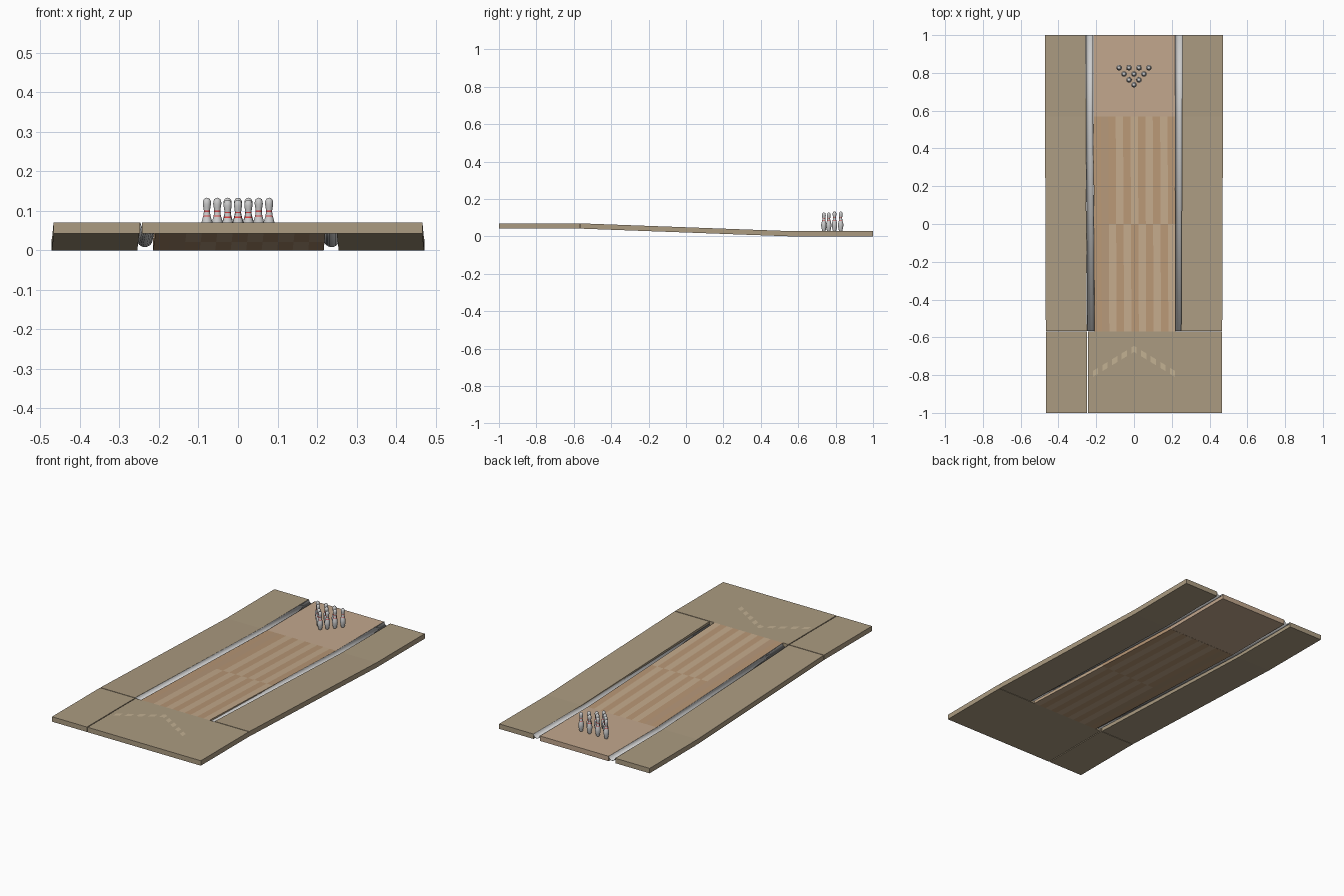
import bpy, bmesh, math

if "Cube" in bpy.data.objects:
    bpy.data.objects.remove(bpy.data.objects["Cube"])

T = 0.028  # floor thickness


def material(name, rgb):
    m = bpy.data.materials.new(name)
    m.diffuse_color = (*rgb, 1)
    m.use_nodes = True
    m.node_tree.nodes["Principled BSDF"].inputs["Base Color"].default_value = m.diffuse_color
    return m


FLOOR = material("floor_tan", (0.41, 0.33, 0.22))
DARK = material("plank_dark", (0.48, 0.31, 0.18))
MID = material("plank_mid", (0.46, 0.31, 0.19))
LIGHT = material("plank_light", (0.55, 0.40, 0.26))
DECK = material("deck_wood", (0.54, 0.39, 0.27))
MARK = material("mark_cream", (0.54, 0.44, 0.29))
RED = material("pin_red", (0.7, 0.05, 0.05))


def top(y):
    """Floor height: flat approach, gentle slope, flat pin end."""
    t = min(max((y + 0.57) / 1.14, 0), 1)
    return 0.07 + (T - 0.07) * t


def make(name, verts, faces, mats=(), idx=None):
    me = bpy.data.meshes.new(name)
    me.from_pydata(verts, [], faces)
    for m in mats:
        me.materials.append(m)
    if idx:
        me.polygons.foreach_set("material_index", idx)
    ob = bpy.data.objects.new(name, me)
    bpy.context.collection.objects.link(ob)
    return ob


def sheet(name, rows, mats=(), idx=None, thick=T):
    """Skin equal-length rows of points, then thicken downwards."""
    n = len(rows[0])
    faces = [(j * n + i, j * n + i + 1, (j + 1) * n + i + 1, (j + 1) * n + i)
             for j in range(len(rows) - 1) for i in range(n - 1)]
    ob = make(name, [p for r in rows for p in r], faces, mats, idx)
    s = ob.modifiers.new("thickness", "SOLIDIFY")
    s.thickness, s.offset = thick, -1
    return ob


def floor(name, cuts, mat):
    return sheet(name, [[(a, y, top(y)), (b, y, top(y))] for y, a, b in cuts], [mat])


# approach, split by a narrow seam on the left
floor("approach", [(-1, -0.243, 0.467), (-0.57, -0.243, 0.467)], FLOOR)
floor("approach_left", [(-1, -0.467, -0.248), (-0.57, -0.467, -0.248)], FLOOR)

# side floors
for name, s in (("side_floor_left", -1), ("side_floor_right", 1)):
    cuts = []
    for y, a, b in ((-0.566, 0.25, 0.467), (0.57, 0.255, 0.471), (1, 0.257, 0.472)):
        cuts.append((y, *sorted((s * a, s * b))))
    floor(name, cuts, FLOOR)

# lane planks, alternating in two staggered halves
N = 11
rows = []
for y, a, b in ((-0.57, -0.209, 0.221), (0, -0.212, 0.219), (0.57, -0.215, 0.217)):
    rows.append([(a + (b - a) * k / N, y, top(y)) for k in range(N + 1)])
near = [2 if k % 2 == 0 and k >= 2 else k % 2 for k in range(N)]
far = [2 if k % 2 and k >= 3 else int(k == 1) for k in range(N)]
near = [0 if (v == 1 and k > 1) else v for k, v in enumerate(near)]
sheet("lane_planks", rows, [DARK, MID, LIGHT], near + far)
floor("pin_deck", [(0.57, -0.215, 0.217), (1, -0.215, 0.216)], DECK)

# half-round gutters following the slope
for name, x0, x1 in (("gutter_left", -0.228, -0.236), ("gutter_right", 0.237, 0.237)):
    rows = []
    for y, x in ((-0.566, x0), (0.57, x1), (1, x1)):
        rows.append([(x - 0.0185 * math.cos(math.pi * k / 12), y,
                      top(y) - 0.0185 * math.sin(math.pi * k / 12)) for k in range(13)])
    g = sheet(name, rows, thick=0.0015)
    for p in g.data.polygons:
        p.use_smooth = True

# V of aiming marks on the approach
verts, faces = [], []
for i in range(-4, 5):
    cx = i * 0.051
    xs = (cx - 0.014, cx, cx + 0.014)
    b = len(verts)
    for dy in (-0.016, 0.016):
        verts += [(x, -0.661 - 0.61 * abs(x) + dy, 0.0704) for x in xs]
    faces += [(b, b + 1, b + 4, b + 3), (b + 1, b + 2, b + 5, b + 4)]
make("aiming_marks", verts, faces, [MARK])

# pin: lathed profile of (radius, height) with two red neck bands
PROFILE = [(0, 0), (0.0085, 0), (0.0095, 0.004), (0.0125, 0.016), (0.0145, 0.03),
           (0.0142, 0.038), (0.0122, 0.048), (0.0098, 0.056), (0.009, 0.059),
           (0.0082, 0.064), (0.0078, 0.068), (0.0078, 0.071), (0.0088, 0.078),
           (0.0103, 0.087), (0.01, 0.094), (0.0075, 0.0995), (0.004, 0.102), (0, 0.103)]
BANDS = (7, 10)
SEG = 24
bm = bmesh.new()
line = [bm.verts.new((r, 0, z)) for r, z in PROFILE]
edges = [bm.edges.new(p) for p in zip(line, line[1:])]
bmesh.ops.spin(bm, geom=line + edges, axis=(0, 0, 1), cent=(0, 0, 0),
               angle=math.tau, steps=SEG, use_duplicate=False)
bmesh.ops.remove_doubles(bm, verts=bm.verts, dist=0.0001)
bmesh.ops.recalc_face_normals(bm, faces=bm.faces)
for f in bm.faces:
    f.smooth = True
    z = f.calc_center_median().z
    f.material_index = int(any(PROFILE[b][1] < z < PROFILE[b + 1][1] for b in BANDS))
pin = bpy.data.meshes.new("pin")
bm.to_mesh(pin)
bm.free()
pin.materials.append(None)
pin.materials.append(RED)

# ten pins in a triangle, back rows standing slightly taller
for row, (y, h) in enumerate(((0.737, 0.97), (0.763, 0.97), (0.794, 1.02), (0.827, 1.02))):
    for i in range(row + 1):
        ob = bpy.data.objects.new(f"pin_{row + 1}_{i + 1}", pin)
        ob.location = ((i - row / 2) * 0.0525, y, T)
        ob.scale = (1, 1, h)
        bpy.context.collection.objects.link(ob)
